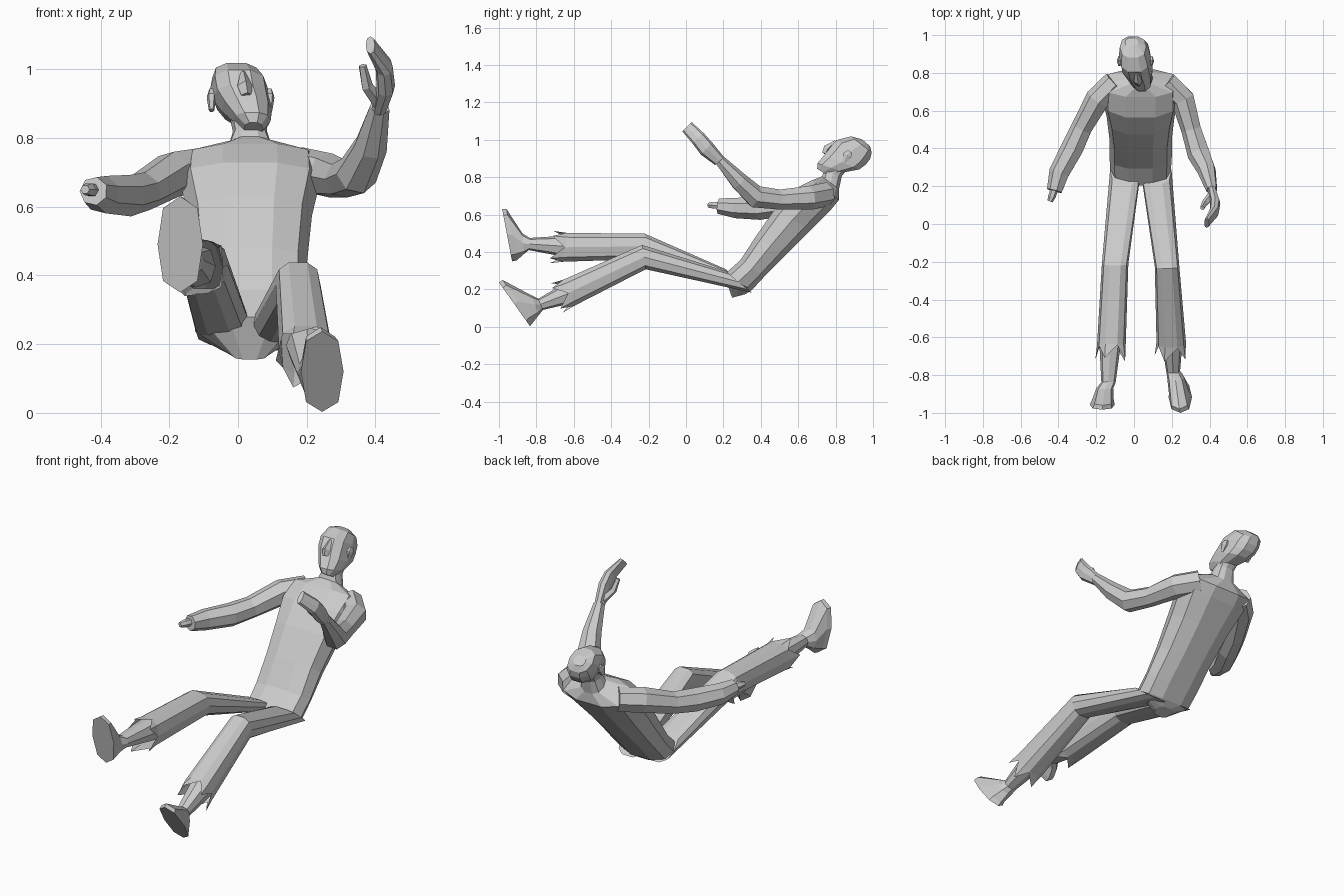
import bpy, bmesh, math
from mathutils import Vector as V


def skin(name, rings, caps=(True, True)):
    """Flat-shaded skin over equal-sized rings of points."""
    bm = bmesh.new()
    vr = [[bm.verts.new(p) for p in r] for r in rings]
    n = len(vr[0])
    for a, b in zip(vr, vr[1:]):
        for i in range(n):
            j = (i + 1) % n
            bm.faces.new((a[i], a[j], b[j], b[i]))
    if caps[0]:
        bm.faces.new(vr[0][::-1])
    if caps[1]:
        bm.faces.new(vr[-1])
    bmesh.ops.recalc_face_normals(bm, faces=bm.faces)
    me = bpy.data.meshes.new(name)
    bm.to_mesh(me)
    bm.free()
    ob = bpy.data.objects.new(name, me)
    bpy.context.collection.objects.link(ob)
    return ob


def power(v, p):
    return math.copysign(abs(v) ** p, v) if abs(v) > 1e-6 else 0


def section(x, hw, fy, fz, by, bz, n, p):
    """Ring spanning x +- hw and from point f to point b in the side plane."""
    f, b = V((x, fy, fz)), V((x, by, bz))
    out = []
    for i in range(n):
        a = 2 * math.pi * i / n
        out.append((f + b) / 2 + V((hw * power(math.cos(a), p), 0, 0))
                   + (f - b) / 2 * power(math.sin(a), p))
    return out


def loft(name, secs, n=8, p=0.8):
    return skin(name, [section(*s, n, p) for s in secs])


def tube(name, pts, n=7):
    """Limb along a path of (x, y, z, radius)."""
    c = [V(q[:3]) for q in pts]
    rings = []
    for k, q in enumerate(pts):
        t = (c[min(k + 1, len(c) - 1)] - c[max(k - 1, 0)]).normalized()
        u = t.cross(V((0, 0, 1))).normalized()
        w = u.cross(t)
        rings.append([c[k] + q[3] * (u * math.cos(2 * math.pi * i / n) + w * math.sin(2 * math.pi * i / n))
                      for i in range(n)])
    return skin(name, rings)


# torso, leaning back, with neck
loft("torso", [
    (.035, .05, .245, .155, .32, .175),
    (.035, .16, .20, .28, .355, .195),
    (.035, .165, .29, .36, .42, .265),
    (.035, .165, .37, .485, .53, .375),
    (.035, .18, .47, .63, .67, .515),
    (.035, .205, .56, .73, .78, .625),
    (.035, .20, .67, .785, .82, .675),
    (.035, .065, .725, .805, .82, .735),
    (.035, .05, .735, .83, .835, .805),
    (.03, .055, .76, .88, .87, .85)], n=10)

# head, tipped back
loft("head", [
    (.045, .028, .70, .845, .765, .805),
    (.040, .055, .70, .875, .85, .825),
    (.025, .074, .735, .92, .93, .84),
    (.010, .083, .765, .958, .965, .865),
    (.003, .083, .80, 1.0, .988, .895),
    (-.005, .07, .88, 1.02, .995, .93),
    (-.013, .035, .94, 1.003, .985, .965)], n=10)
tube("nose", [(.015, .80, .99, .008), (.02, .755, .952, .022), (.024, .742, .925, .016)], 4)
for side, x in (("right", -.077), ("left", .092)):
    loft(side + "_ear", [(x, .008, .835, .885, .855, .875),
                         (x, .014, .84, .93, .885, .905),
                         (x, .008, .865, .945, .89, .93)], n=6)


# trouser legs with ragged open cuffs
def trouser(name, secs):
    rings = [section(*s, 10, .75) for s in secs]
    along = (V((0, secs[-1][2] - secs[-2][2], secs[-1][3] - secs[-2][3]))).normalized()
    mid = sum(rings[-1], V()) / 10
    rings.append([q + (q - mid) * (.12 if i % 2 else 0) + along * (.075 if i % 2 else .005)
                  for i, q in enumerate(rings[-1])])
    return skin(name, rings, (True, False))


trouser("right_trouser_leg", [
    (-.045, .082, .21, .31, .355, .195),
    (-.10, .07, -.22, .50, -.20, .36),
    (-.12, .076, -.635, .505, -.655, .345)])
trouser("left_trouser_leg", [
    (.117, .082, .21, .30, .355, .18),
    (.175, .065, -.235, .44, -.215, .305),
    (.197, .078, -.655, .255, -.595, .11)])

# bare ankles and flat-soled feet
loft("right_foot", [
    (-.125, .06, -.60, .49, -.60, .365),
    (-.135, .038, -.835, .475, -.84, .41),
    (-.155, .045, -.875, .50, -.865, .39),
    (-.165, .058, -.96, .63, -.905, .355),
    (-.168, .066, -.983, .63, -.93, .35)])
loft("left_foot", [
    (.20, .06, -.62, .25, -.55, .14),
    (.207, .037, -.79, .15, -.765, .09),
    (.22, .045, -.83, .17, -.785, .065),
    (.24, .055, -.98, .25, -.82, .02),
    (.245, .062, -1.0, .237, -.834, .003)])

# right arm, ending in a bone stump
tube("right_arm", [
    (-.10, .75, .71, .065), (-.19, .66, .695, .068), (-.275, .51, .645, .058),
    (-.325, .40, .632, .062), (-.395, .27, .635, .056), (-.42, .175, .645, .042)])
tube("stump_bone", [(-.42, .19, .648, .02), (-.435, .145, .65, .02), (-.445, .12, .65, .014)], 6)

# left arm, forearm raised
tube("left_arm", [
    (.17, .75, .71, .065), (.26, .66, .69, .066), (.305, .50, .68, .055),
    (.345, .37, .695, .062), (.385, .285, .775, .05), (.412, .18, .89, .03)])
loft("left_hand", [
    (.412, .022, .205, .905, .155, .865),
    (.43, .027, .14, .985, .08, .92),
    (.425, .025, .095, 1.035, .035, .98),
    (.385, .013, .03, 1.095, -.02, 1.045)])
tube("left_thumb", [(.41, .15, .905, .022), (.375, .11, .95, .018), (.362, .085, 1.01, .012)], 5)
